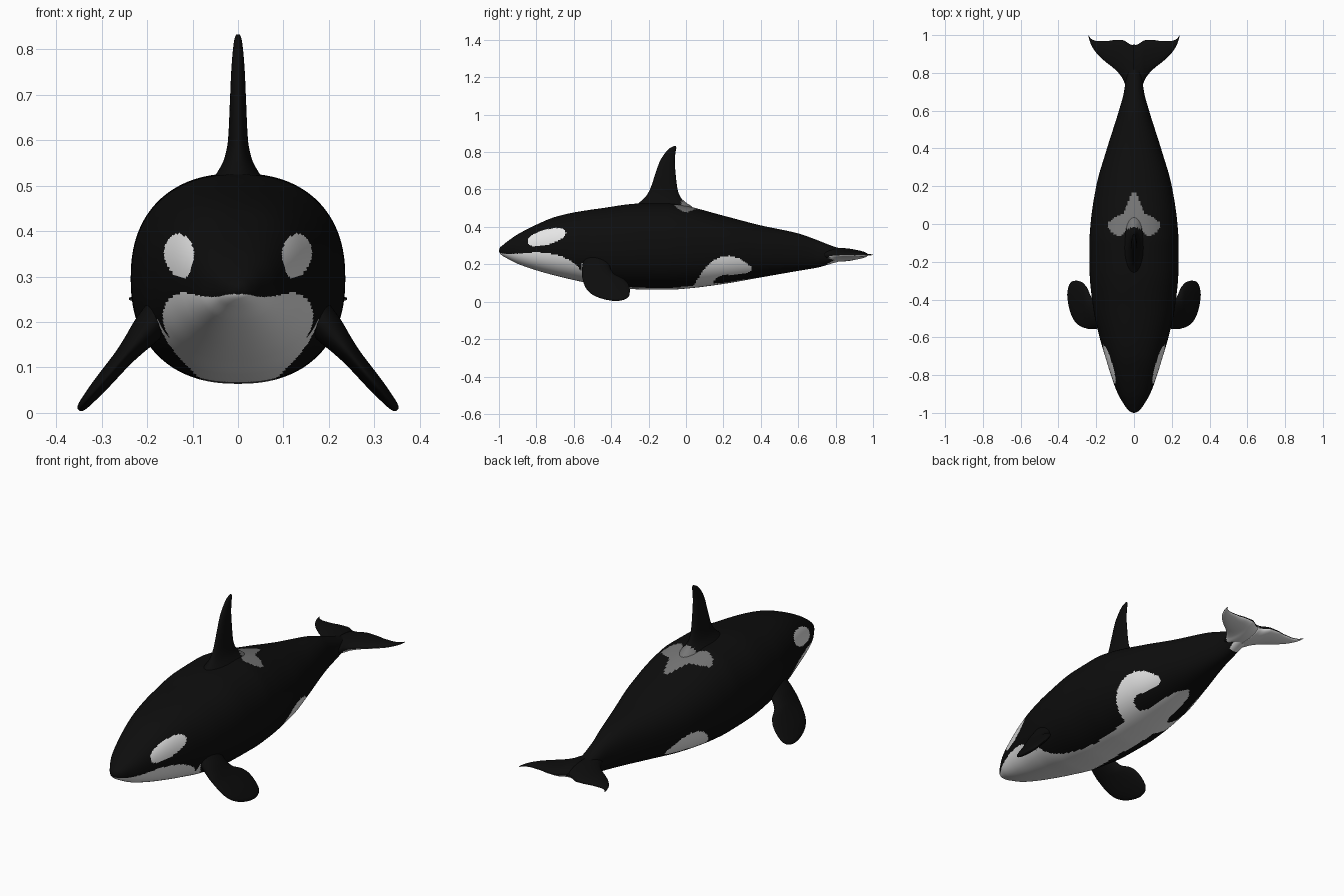
import bpy, bmesh, math

if "Cube" in bpy.data.objects:
    bpy.data.objects.remove(bpy.data.objects["Cube"])


def material(name, v):
    m = bpy.data.materials.new(name)
    m.diffuse_color = (v, v, v, 1)
    m.use_nodes = True
    m.node_tree.nodes["Principled BSDF"].inputs["Base Color"].default_value = m.diffuse_color
    return m


MATS = [material("black skin", 0.004), material("white patch", 0.8), material("grey saddle", 0.18)]


def interp(rows, s):
    """Smooth monotone interpolation of table rows keyed by their first value."""
    s = min(max(s, rows[0][0]), rows[-1][0])
    i = 0
    while i < len(rows) - 2 and s > rows[i + 1][0]:
        i += 1
    h = rows[i + 1][0] - rows[i][0]
    t = (s - rows[i][0]) / h

    def slope(k, c):
        return (rows[k + 1][c] - rows[k][c]) / (rows[k + 1][0] - rows[k][0])

    def tangent(k, c):
        if k == 0:
            return slope(0, c)
        if k == len(rows) - 1:
            return slope(k - 1, c)
        a, b = slope(k - 1, c), slope(k, c)
        return 2 * a * b / (a + b) if a * b > 0 else 0

    out = []
    for c in range(1, len(rows[0])):
        p, q, m, n = rows[i][c], rows[i + 1][c], tangent(i, c) * h, tangent(i + 1, c) * h
        out.append(p * (2*t**3 - 3*t*t + 1) + m * (t**3 - 2*t*t + t)
                   + q * (3*t*t - 2*t**3) + n * (t**3 - t*t))
    return out


def loft(name, rings, paint=None):
    """Skin a list of point rings, cap both ends and colour the faces by a rule."""
    bm = bmesh.new()
    vs = [[bm.verts.new(p) for p in r] for r in rings]
    n = len(vs[0])
    for a, b in zip(vs, vs[1:]):
        for j in range(n):
            bm.faces.new((a[j], a[(j + 1) % n], b[(j + 1) % n], b[j]))
    bm.faces.new(vs[0])
    bm.faces.new(vs[-1][::-1])
    bmesh.ops.recalc_face_normals(bm, faces=bm.faces)
    bm.normal_update()
    for f in bm.faces:
        f.smooth = True
        if paint:
            f.material_index = paint(f.calc_center_median(), f.normal)
    me = bpy.data.meshes.new(name)
    bm.to_mesh(me)
    bm.free()
    for m in MATS:
        me.materials.append(m)
    ob = bpy.data.objects.new(name, me)
    bpy.context.collection.objects.link(ob)
    return ob


def blade(name, rows, place, steps=60, sides=48, paint=None):
    """Fin with elliptical sections; rows hold span, front, back, half thickness."""
    rings = []
    for i in range(steps + 1):
        u = i / steps
        s = rows[0][0] + (rows[-1][0] - rows[0][0]) * (1 - (1 - u) ** 1.6)
        f, b, h = interp(rows, s)
        rings.append([place(s, (f + b) / 2 - (b - f) / 2 * math.cos(a), h * math.sin(a))
                      for a in (2 * math.pi * j / sides for j in range(sides))])
    return loft(name, rings, paint)


def inside(poly, x, y):
    hit = False
    for (x1, y1), (x2, y2) in zip(poly, poly[1:] + poly[:1]):
        if (y1 > y) != (y2 > y) and x < (x2 - x1) * (y - y1) / (y2 - y1) + x1:
            hit = not hit
    return hit


# Body: y, half width, top, bottom
BODY = [(-1, .003, .275, .269), (-.995, .018, .289, .258), (-.98, .035, .302, .245),
        (-.95, .056, .326, .228), (-.9, .085, .36, .203), (-.8, .122, .412, .168),
        (-.7, .153, .453, .14), (-.6, .182, .477, .116), (-.45, .215, .5, .085),
        (-.25, .235, .525, .066), (-.1, .236, .527, .064), (0, .23, .512, .07),
        (.2, .2, .46, .095), (.4, .143, .408, .13), (.6, .08, .365, .165),
        (.7, .053, .33, .182), (.8, .04, .292, .21), (.9, .025, .266, .236), (.95, .006, .256, .248)]
# White markings: jaw line height, belly band half width, flank lobe and saddle outlines
JAW = [(-1, .262), (-.95, .255), (-.8, .264), (-.7, .252), (-.62, .22), (-.56, .165), (-.52, .1), (-.5, .05)]
BELLY = [(-.56, .18), (-.48, .13), (-.38, .1), (-.2, .08), (0, .09), (.1, .1), (.2, .065), (.35, .045), (.42, 0)]
LOBE = [(.03, .05), (.05, .1), (.08, .15), (.12, .2), (.17, .235), (.23, .246), (.29, .23), (.345, .19),
        (.355, .17), (.33, .155), (.27, .145), (.2, .142), (.155, .125), (.15, .1), (.17, .05)]
SADDLE = [(-.01, .175), (.01, .165), (.03, .115), (.055, .06), (.1, .035), (.135, .01), (.143, -.015),
          (.12, -.045), (.085, -.065), (.055, -.055), (.035, -.025), (-.01, -.015)]


def body_paint(c, n):
    x, y, z = abs(c.x), c.y, c.z
    # tilted eye patch
    dy, dz = y + .745, z - .345
    ct, st = math.cos(.27), math.sin(.27)
    if abs((dy * ct + dz * st) / .106) ** 2.2 + abs((dz * ct - dy * st) / .04) ** 2.2 < 1:
        return 1
    if y < -.5 and z < interp(JAW, y)[0]:
        return 1
    if n.z < 0 and -.56 < y < .42 and x < interp(BELLY, y)[0]:
        return 1
    if inside(LOBE, y, z):
        return 1
    if y > .76 and n.z < -.2 and z < .215 + (y - .78) * .45:
        return 1
    if n.z > 0 and z > .4 and inside(SADDLE, x, y):
        return 2
    return 0


def spow(v, e):
    return math.copysign(abs(v) ** e, v)


rings = []
for i in range(261):
    y = -1 + 1.95 * (i / 260) ** 1.3
    w, top, bot = interp(BODY, y)
    e = 2 / 2.3
    rings.append([(w * spow(math.cos(a), e), y, (top + bot) / 2 + (top - bot) / 2 * spow(math.sin(a), e))
                  for a in (2 * math.pi * j / 160 for j in range(160))])
loft("body", rings, body_paint)

# Dorsal fin, flared where it meets the back
DORSAL = [(.48, -.3, .05, .075), (.51, -.275, .03, .06), (.53, -.25, .0, .045), (.56, -.217, -.03, .03),
          (.6, -.193, -.045, .022), (.68, -.165, -.055, .018), (.75, -.14, -.06, .015),
          (.8, -.108, -.056, .011), (.822, -.085, -.052, .008), (.832, -.066, -.053, .004)]
blade("dorsal_fin", DORSAL, lambda s, c, t: (t, c, s),
      paint=lambda c, n: 2 if c.z < .55 and inside(SADDLE, abs(c.x), c.y) else 0)

# Paddle flippers, mirrored
FLIPPER = [(.15, -.54, -.41, .04), (.2, -.555, -.405, .034), (.23, -.557, -.385, .026), (.255, -.552, -.33, .021),
           (.28, -.543, -.306, .019), (.305, -.525, -.3, .017), (.325, -.495, -.303, .014),
           (.34, -.45, -.318, .011), (.348, -.405, -.345, .007), (.35, -.38, -.365, .003)]
for side, label in ((1, "left"), (-1, "right")):
    blade(label + "_flipper", FLIPPER,
          lambda s, c, t: (side * (s + .77 * t), c, .183 - 1.18 * (s - .2) + .64 * t))

# Tail flukes, one half lofted outward and mirrored
FLUKE = [(0, .7, .945, .036), (.02, .71, .951, .034), (.045, .735, .967, .03), (.06, .77, .973, .026),
         (.1, .818, .974, .02), (.15, .858, .968, .015), (.19, .895, .968, .011),
         (.22, .935, .976, .007), (.235, .97, .99, .004), (.24, .99, 1.0, .002)]
for side, label in ((1, "left"), (-1, "right")):
    blade(label + "_fluke", FLUKE, lambda s, c, t: (side * s, c, .251 + t),
          paint=lambda c, n: 1 if n.z < -.4 and c.y > .765 else 0)
